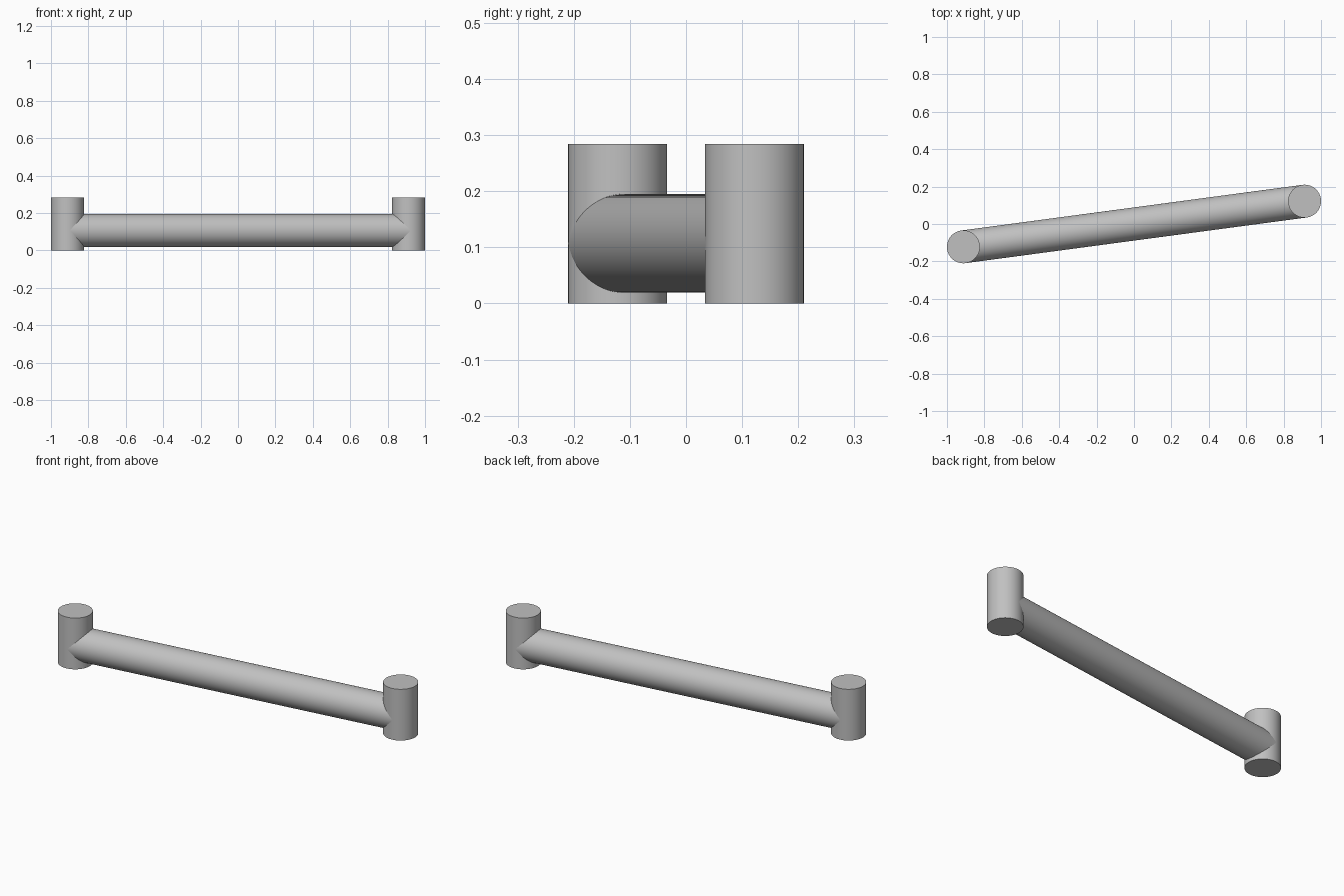
import bpy
from mathutils import Vector

cube = bpy.data.objects.get("Cube")
if cube:
    bpy.data.objects.remove(cube, do_unlink=True)

RADIUS = 0.088
POST_HEIGHT = 0.284
BAR_Z = 0.107
POST_X, POST_Y = 0.912, 0.122

grey = bpy.data.materials.new("plain grey")
grey.use_nodes = True
colour = (0.53, 0.53, 0.53, 1)
grey.diffuse_color = colour
grey.node_tree.nodes["Principled BSDF"].inputs["Base Color"].default_value = colour


def rod(name, start, end):
    """Smooth capped cylinder running between two points."""
    start, end = Vector(start), Vector(end)
    axis = end - start
    bpy.ops.mesh.primitive_cylinder_add(
        vertices=96, radius=RADIUS, depth=axis.length, location=(start + end) / 2,
        rotation=axis.to_track_quat('Z', 'Y').to_euler())
    obj = bpy.context.object
    obj.name = name
    obj.data.materials.append(grey)
    bpy.ops.object.shade_smooth_by_angle()
    return obj


# Upright posts at both ends
for name, side in (("left_post", 1), ("right_post", -1)):
    x, y = side * POST_X, side * POST_Y
    rod(name, (x, y, 0), (x, y, POST_HEIGHT))

# Bar joining the post axes
rod("cross_bar", (-POST_X, -POST_Y, BAR_Z), (POST_X, POST_Y, BAR_Z))
